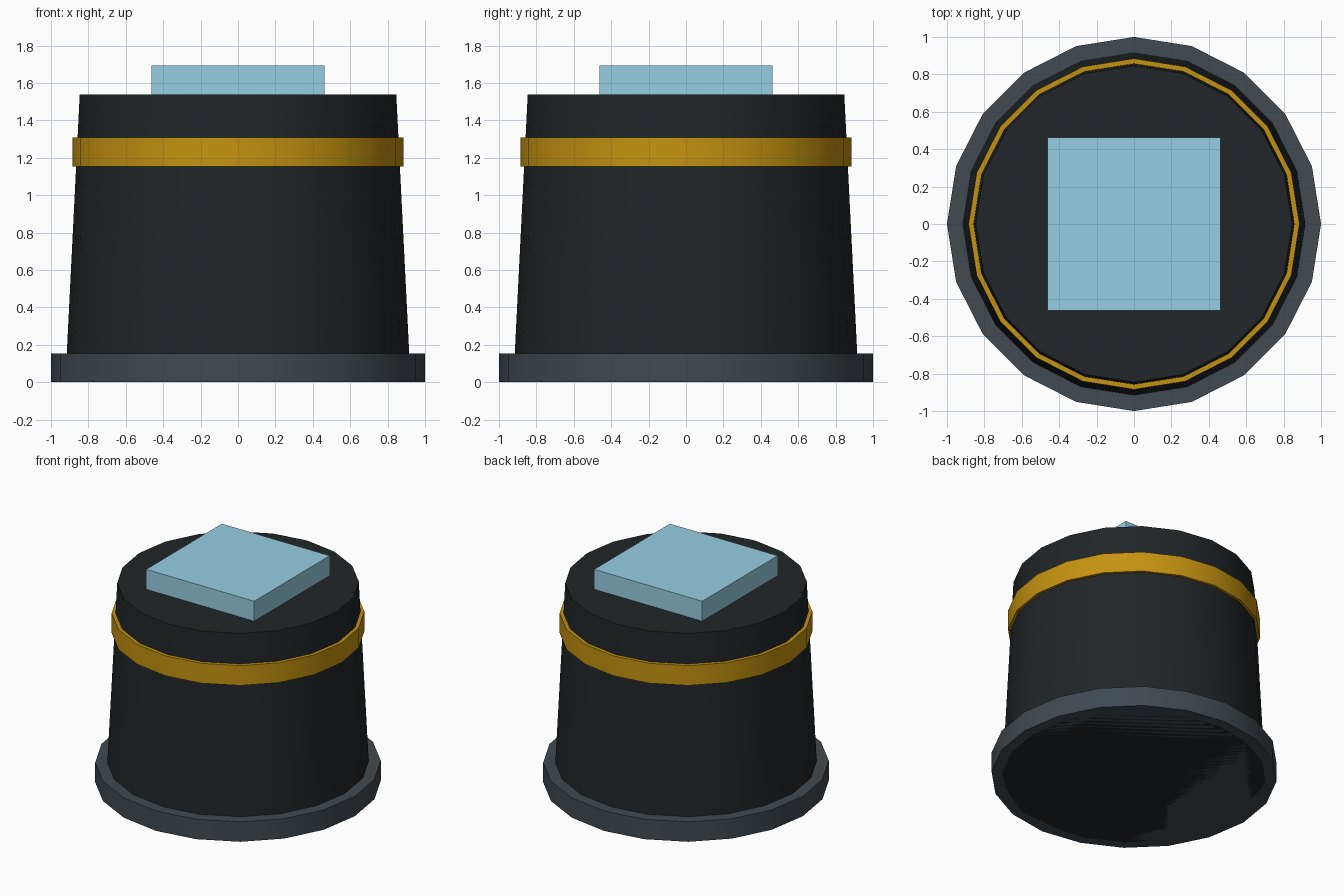
import bpy
import math

if "Cube" in bpy.data.objects:
    bpy.data.objects.remove(bpy.data.objects["Cube"])

SIDES = 20
U = 2 / 1.3  # model unit: the base disc is 2 wide


def material(name, rgb):
    mat = bpy.data.materials.new(name)
    mat.diffuse_color = (*rgb, 1)
    mat.use_nodes = True
    mat.node_tree.nodes["Principled BSDF"].inputs["Base Color"].default_value = mat.diffuse_color
    return mat


def drum(name, r_bottom, r_top, z0, z1, mat):
    """Twenty-sided tapered cylinder with a corner on the x axis."""
    bpy.ops.mesh.primitive_cone_add(vertices=SIDES, radius1=r_bottom * U, radius2=r_top * U,
                                    depth=(z1 - z0) * U, location=(0, 0, (z0 + z1) / 2 * U))
    obj = bpy.context.object
    obj.name = name
    obj.data.materials.append(mat)
    bpy.ops.object.shade_smooth_by_angle(angle=math.radians(30))
    return obj


dark = material("dark", (0.015, 0.019, 0.021))
grey = material("slate_grey", (0.052, 0.068, 0.082))
gold = material("gold", (0.56, 0.29, 0.005))
glass = material("pale_blue", (0.31, 0.62, 0.76))

# Base flange, tapered body and trim band
drum("base_flange", 0.65, 0.65, 0.0, 0.1, grey)
drum("body", 0.6, 0.55, 0.0, 1.0, dark)
drum("gold_band", 0.575, 0.575, 0.75, 0.85, gold)

# Square panel on top
bpy.ops.mesh.primitive_cube_add(size=1, location=(0, 0, 1.05 * U))
panel = bpy.context.object
panel.name = "top_panel"
panel.scale = (0.6 * U, 0.6 * U, 0.1 * U)
panel.data.materials.append(glass)
